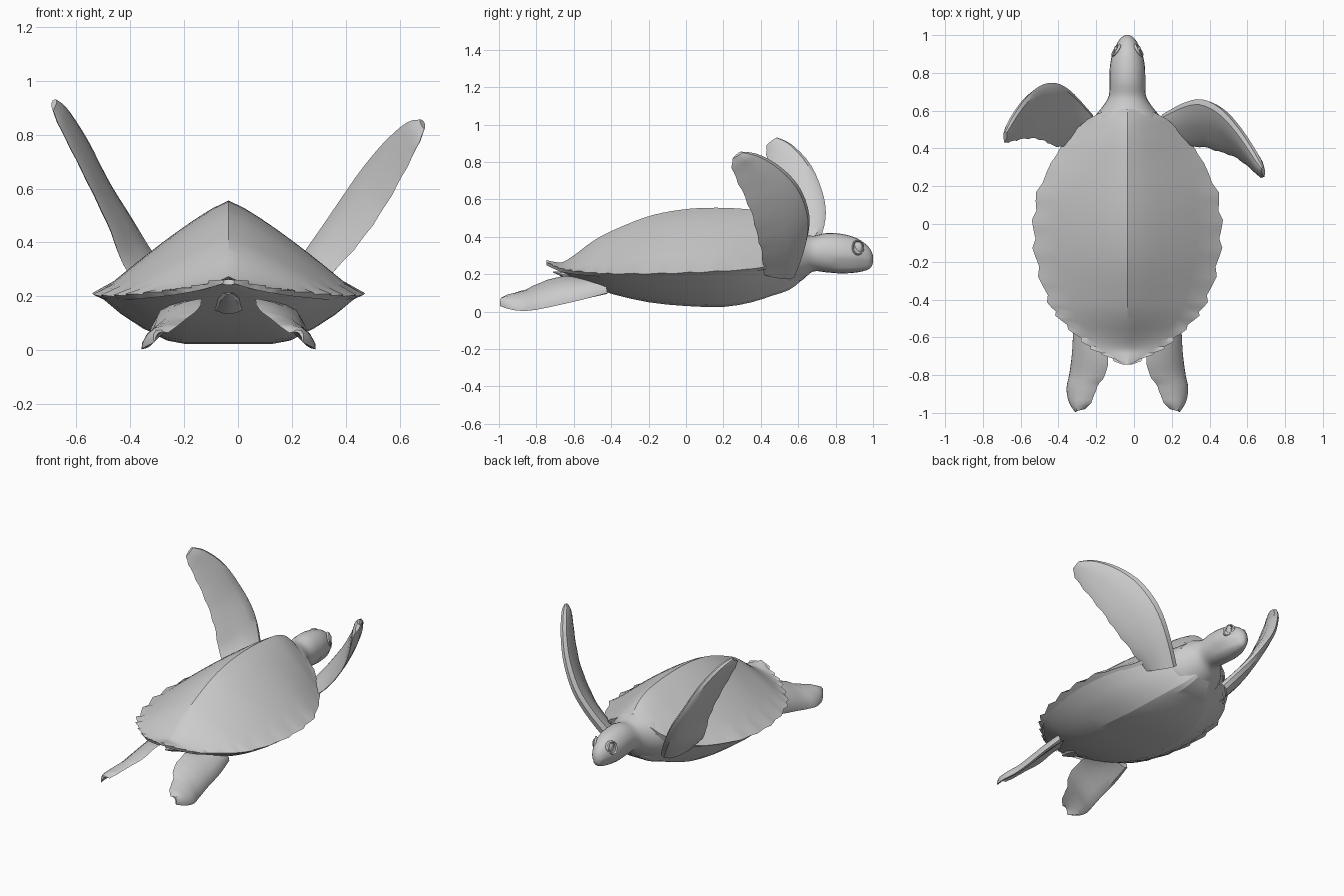
import bpy, bmesh, math
from mathutils import Vector

if "Cube" in bpy.data.objects:
    bpy.data.objects.remove(bpy.data.objects["Cube"])

CX = -0.035  # body centre line


def spline(rows, n):
    """Smooth curve through rows of numbers, resampled to n rows."""
    out, last = [], len(rows) - 1
    for k in range(n):
        t = k / (n - 1) * last
        i = min(int(t), last - 1)
        f = t - i
        a, b, c, d = (rows[max(0, min(last, i + j))] for j in (-1, 0, 1, 2))
        out.append([0.5 * (2 * q + (r - p) * f + (2 * p - 5 * q + 4 * r - s) * f * f
                           + (3 * q - p - 3 * r + s) * f ** 3)
                    for p, q, r, s in zip(a, b, c, d)])
    return out


def finish(bm, name, angle=30):
    bmesh.ops.recalc_face_normals(bm, faces=bm.faces)
    me = bpy.data.meshes.new(name)
    bm.to_mesh(me)
    bm.free()
    ob = bpy.data.objects.new(name, me)
    bpy.context.collection.objects.link(ob)
    bpy.ops.object.select_all(action='DESELECT')
    ob.select_set(True)
    bpy.context.view_layer.objects.active = ob
    bpy.ops.object.shade_smooth_by_angle(angle=math.radians(angle))
    return ob


def loft(name, rings, angle=30, closed=True, caps=(False, True)):
    """Skin a list of sections; hidden inner ends stay open."""
    bm = bmesh.new()
    vs = [[bm.verts.new(p) for p in r] for r in rings]
    m = len(vs[0])
    for a, b in zip(vs, vs[1:]):
        for i in range(m if closed else m - 1):
            j = (i + 1) % m
            bm.faces.new((a[i], a[j], b[j], b[i]))
    for cap, ring in zip(caps, (vs[0], vs[-1])):
        if cap:
            bm.faces.new(ring)
    return finish(bm, name, angle)


# Carapace: keeled dome with a toothed, thin rim (y, half width, ridge z, rim z)
shell_rows = [(-.745, .02, .275, .262), (-.70, .10, .265, .24), (-.66, .18, .265, .225),
              (-.60, .25, .30, .215), (-.5, .35, .375, .205), (-.4, .412, .43, .20),
              (-.2, .472, .51, .20), (0, .487, .548, .205), (.2, .455, .555, .215),
              (.4, .355, .54, .235), (.5, .27, .515, .27), (.57, .18, .475, .33),
              (.61, .08, .43, .39)]
rings = []
for k, (y, w, top, rim) in enumerate(spline(shell_rows, 50)):
    tooth = (0, .010, .020)[k % 3] * (1 if y < .25 else .3)
    ring = []
    for i in range(17):
        u = 1 - i / 8
        edge = abs(u) > .95
        x = u * w + (math.copysign(tooth, u) if edge else 0)
        z = rim + (top - rim) * (1 - abs(u) ** 1.2) + (tooth * .3 if edge else 0)
        ring.append((CX + x, y, z))
    inner = [(CX + s * w * .95, y, rim - .014) for s in (1, -1)]
    rings.append([inner[0]] + ring + [inner[1]])
loft("carapace", rings, 28, closed=False, caps=(False, False))

# Plastron: flat-bottomed underside (y, half width, upper z, belly z)
belly_rows = [(-.73, .03, .252, .245), (-.68, .12, .23, .22), (-.62, .21, .208, .19),
              (-.56, .27, .20, .16), (-.48, .345, .192, .125),
              (-.38, .405, .188, .09), (-.2, .452, .188, .05), (0, .467, .192, .03),
              (.2, .437, .202, .025), (.35, .37, .22, .05), (.46, .28, .25, .085),
              (.55, .20, .31, .115), (.61, .12, .34, .16)]
section = [(1, 0), (.85, .36), (.68, .68), (.50, .93), (.36, 1), (0, 1)]
section += [(-u, v) for u, v in section[-2::-1]]
loft("plastron", [[(CX + u * w, y, top + (low - top) * v) for u, v in section]
                  for y, w, top, low in spline(belly_rows, 25)], 15,
     closed=False, caps=(False, False))

# Head and neck (y, half width, top z, bottom z), with a pinched mouth line
head_rows = [(.50, .20, .43, .12), (.54, .19, .43, .118), (.58, .165, .43, .14),
             (.63, .125, .415, .175), (.68, .098, .405, .215), (.75, .095, .42, .21),
             (.83, .093, .416, .204), (.90, .08, .398, .208), (.95, .058, .37, .217),
             (.985, .035, .335, .232), (1.0, .010, .30, .26)]
rings = []
for y, w, top, low in spline(head_rows, 31):
    ring = []
    for i in range(24):
        a = math.tau * i / 24
        pinch = .93 if y > .80 and i in (14, 22) else 1
        ring.append((CX + w * pinch * math.cos(a), y,
                     (top + low) / 2 + (top - low) / 2 * pinch * math.sin(a)))
    rings.append(ring)
loft("head_and_neck", rings, 35)

# Eyes: flattened balls inside lid rings
for side, label in ((1, "right"), (-1, "left")):
    bm = bmesh.new()
    bmesh.ops.create_uvsphere(bm, u_segments=14, v_segments=8, radius=.024)
    for v in bm.verts:
        v.co = Vector((CX + side * .060 + v.co.x * .5, .92 + v.co.y, .343 + v.co.z * 1.3))
    finish(bm, label + "_eye")
    lid = []
    for k in range(17):
        a = math.tau * k / 16
        c, s = math.cos(a), math.sin(a)
        lid.append([(CX + side * (.060 - .016 * c - .008 * s + .008 * math.cos(b)),
                     .92 + c * (.028 + .006 * math.sin(b)),
                     .343 + s * (.038 + .006 * math.sin(b)))
                    for b in (math.tau * q / 6 for q in range(6))])
    loft(label + "_eyelid", lid, 60, caps=(False, False))


def flipper(name, rows, thick, bow=0.0, jag=.006, n=22):
    """Rows hold the leading edge point then the trailing edge point."""
    st = [(Vector(r[:3]), Vector(r[3:])) for r in spline(rows, n)]
    rings = []
    for k, (lead, trail) in enumerate(st):
        a, b = st[max(k - 1, 0)], st[min(k + 1, n - 1)]
        along = (b[0] + b[1]) - (a[0] + a[1])
        chord = lead - trail
        nrm = chord.cross(along).normalized()
        if nrm.z < 0:
            nrm = -nrm
        if 2 < k < n - 2 and k % 3 == 0:
            trail = trail - chord.normalized() * jag
        t = thick * (1 - .5 * k / n) * min(1, chord.length / .12)
        ring = []
        for i in range(12):
            ang = math.tau * i / 12
            c, s = math.cos(ang), math.sin(ang)
            taper = .5 * (1 + .55 * c)  # thicker toward the leading edge
            ring.append(trail.lerp(lead, .5 + .5 * c) + nrm * (t * s * taper + bow * (1 - c * c)))
        rings.append(ring)
    return loft(name, rings, 35)


# Front flippers, raised in mid-stroke and posed differently
flipper("right_front_flipper", [
    (.15, .58, .20, .25, .41, .20), (.26, .64, .36, .36, .41, .30),
    (.36, .66, .51, .45, .385, .40), (.46, .61, .66, .535, .355, .52),
    (.55, .51, .77, .61, .30, .65), (.63, .39, .84, .665, .25, .76),
    (.68, .30, .855, .69, .25, .82)], .075)
flipper("left_front_flipper", [
    (-.22, .58, .20, -.32, .41, .20), (-.33, .70, .36, -.42, .415, .31),
    (-.41, .745, .49, -.47, .44, .44), (-.49, .735, .62, -.53, .455, .57),
    (-.57, .67, .78, -.60, .45, .71), (-.64, .57, .89, -.66, .435, .83),
    (-.68, .49, .93, -.685, .43, .89)], .065)

# Rear flippers, mirrored about the centre line
rear_rows = [(.23, -.42, .10, .09, -.47, .16), (.25, -.55, .065, .065, -.58, .185),
             (.258, -.68, .035, .065, -.68, .185), (.272, -.79, .012, .08, -.79, .15),
             (.287, -.87, .004, .125, -.86, .115), (.275, -.94, .012, .155, -.94, .09),
             (.24, -.995, .03, .19, -.98, .065)]
flipper("right_rear_flipper", rear_rows, .045, .026, .004)
flipper("left_rear_flipper", [(2 * CX - r[0], r[1], r[2], 2 * CX - r[3], r[4], r[5])
                              for r in rear_rows], .045, .026, .004)

# Tail: short flattened cone under the rear of the shell
tail_rows = [(-.54, .06, .165), (-.60, .045, .185), (-.66, .03, .20), (-.71, .006, .212)]
loft("tail", [[(CX + r * math.cos(a), y, z + .5 * r * math.sin(a))
               for a in (math.tau * i / 10 for i in range(10))]
              for y, r, z in spline(tail_rows, 9)])
